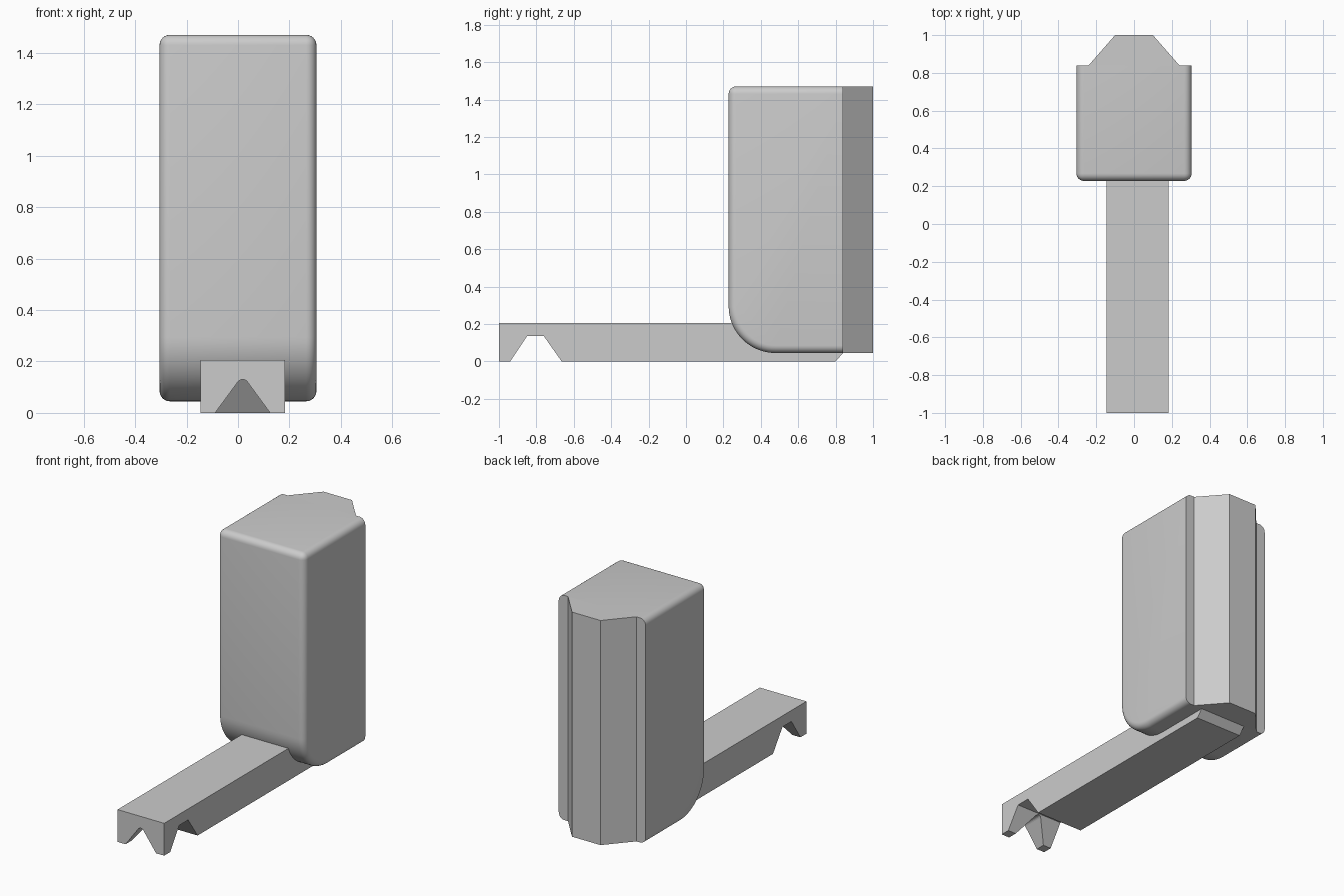
import bpy, bmesh, math
from mathutils import Vector

if "Cube" in bpy.data.objects:
    bpy.data.objects.remove(bpy.data.objects["Cube"])

# One plain grey for everything
grey = bpy.data.materials.new("plain grey")
grey.use_nodes = True
colour = (0.6, 0.6, 0.6, 1)
grey.diffuse_color = colour
grey.node_tree.nodes["Principled BSDF"].inputs["Base Color"].default_value = colour


def prism(name, points, axis, low, high, edit=None):
    """Extrude a 2D outline along an axis; outline is in the other two axes, in order."""
    bm = bmesh.new()
    others = [i for i in range(3) if i != axis]
    verts = []
    for a, b in points:
        co = Vector()
        co[axis], co[others[0]], co[others[1]] = low, a, b
        verts.append(bm.verts.new(co))
    face = bm.faces.new(verts)
    top = bmesh.ops.extrude_face_region(bm, geom=[face])["geom"]
    shift = Vector()
    shift[axis] = high - low
    bmesh.ops.translate(bm, vec=shift, verts=[g for g in top if isinstance(g, bmesh.types.BMVert)])
    bmesh.ops.recalc_face_normals(bm, faces=bm.faces)
    if edit:
        edit(bm)
    mesh = bpy.data.meshes.new(name)
    bm.to_mesh(mesh)
    bm.free()
    mesh.materials.append(grey)
    ob = bpy.data.objects.new(name, mesh)
    bpy.context.collection.objects.link(ob)
    return ob


def activate(ob):
    bpy.ops.object.select_all(action="DESELECT")
    ob.select_set(True)
    bpy.context.view_layer.objects.active = ob


def cut(ob, cutter):
    mod = ob.modifiers.new("cut", "BOOLEAN")
    mod.operation, mod.solver, mod.object = "DIFFERENCE", "EXACT", cutter
    activate(ob)
    bpy.ops.object.modifier_apply(modifier=mod.name)
    bpy.data.objects.remove(cutter)


def arc(cx, cy, r, start, end, steps):
    angles = [math.radians(start + (end - start) * i / steps) for i in range(steps + 1)]
    return [(cx + r * math.cos(a), cy + r * math.sin(a)) for a in angles]


FRONT, BACK, BOTTOM, TOP = 0.228, 0.84, 0.045, 1.47


# Upright body: large round at the lower front, small fillets except around the back
def fillet(bm):
    sharp = [e for e in bm.edges
             if e.calc_face_angle(0) > math.radians(30)
             and any(v.co.y < BACK - 0.01 for v in e.verts)]
    bmesh.ops.bevel(bm, geom=sharp, offset=0.04, offset_type="OFFSET",
                    segments=6, profile=0.5, affect="EDGES")


R = 0.25
outline = [(BACK, BOTTOM), (BACK, TOP), (FRONT, TOP)]
outline += arc(FRONT + R, BOTTOM + R, R, 180, 270, 18)
body = prism("upright_body", outline, 0, -0.305, 0.305, fillet)
activate(body)
bpy.ops.object.shade_smooth_by_angle(angle=math.radians(30))

# Faceted spine along the back
prism("back_spine", [(-0.24, BACK), (0.24, BACK), (0.1, 1), (-0.1, 1)], 2, BOTTOM, TOP)

# Foot bar, chamfered underneath at the rear
bar = prism("foot_bar", [(-1, 0), (0.8, 0), (BACK, BOTTOM), (BACK - 0.01, 0.205), (-1, 0.205)],
            0, -0.145, 0.182)

# Crosswise notch, then a lengthwise groove with a rounded peak, leaving two feet
cut(bar, prism("notch_cutter", [(-0.94, 0), (-0.85, 0.135), (-0.76, 0.135), (-0.665, 0),
                                (-0.665, -0.1), (-0.94, -0.1)], 0, -0.4, 0.4))
groove = [(0.125, -0.1), (0.125, 0)] + arc(0.018, 0.107, 0.023, 38, 142, 6)
groove += [(-0.089, 0), (-0.089, -0.1)]
cut(bar, prism("groove_cutter", groove, 1, -1.1, -0.8))
